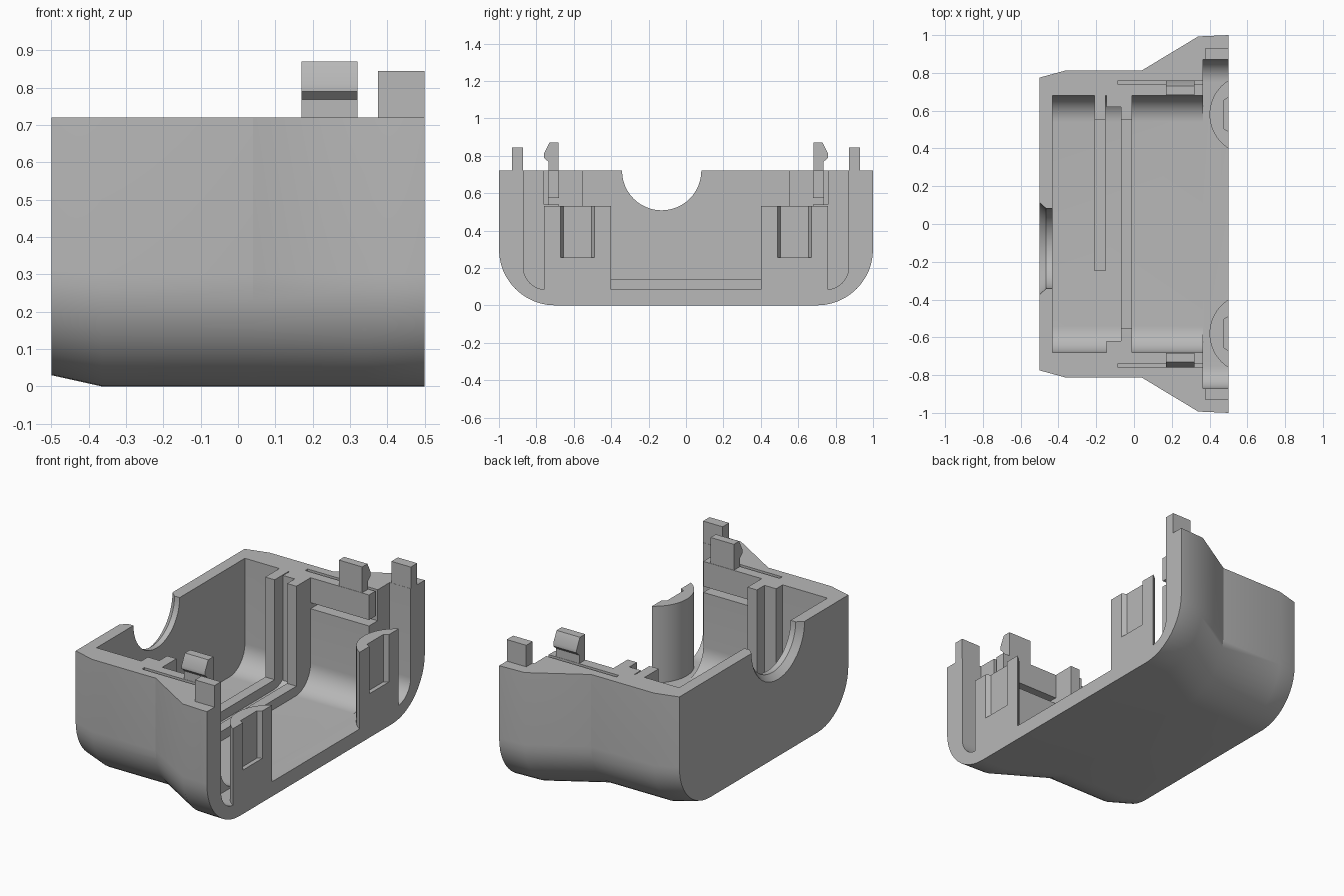
import bpy, bmesh
from math import sin, cos, pi, asin

cube = bpy.data.objects.get("Cube")
if cube:
    bpy.data.objects.remove(cube, do_unlink=True)

grey = bpy.data.materials.new("light_grey")
grey.use_nodes = True
COLOUR = (0.48, 0.48, 0.48, 1)
grey.diffuse_color = COLOUR
grey.node_tree.nodes["Principled BSDF"].inputs["Base Color"].default_value = COLOUR

TOP = 0.72
FLOOR = 0.085


def loft(name, rings):
    """Skin a list of equal-length closed rings and cap both ends."""
    bm = bmesh.new()
    loops = [[bm.verts.new(p) for p in ring] for ring in rings]
    n = len(loops[0])
    for a, b in zip(loops, loops[1:]):
        for i in range(n):
            j = (i + 1) % n
            bm.faces.new((a[i], a[j], b[j], b[i]))
    bm.faces.new(loops[0])
    bm.faces.new(loops[-1])
    bmesh.ops.recalc_face_normals(bm, faces=bm.faces)
    mesh = bpy.data.meshes.new(name)
    bm.to_mesh(mesh)
    bm.free()
    mesh.materials.append(grey)
    ob = bpy.data.objects.new(name, mesh)
    bpy.context.collection.objects.link(ob)
    return ob


def tub(x, w, r, z0, top):
    """Cross-section with rounded lower corners."""
    arc = [(w - r + r * cos(a), z0 + r - r * sin(a))
           for a in [i * pi / 24 for i in range(13)]]
    half = [(w, top)] + arc
    return [(x, y, z) for y, z in half] + [(x, -y, z) for y, z in reversed(half)]


def box(name, x, y, z):
    return loft(name, [[(x[0], y[0], h), (x[1], y[0], h), (x[1], y[1], h), (x[0], y[1], h)]
                       for h in z])


def span(side, a, b):
    return sorted((side * a, side * b))


def prism(name, plan, z0, z1):
    return loft(name, [[(x, y, z) for x, y in plan] for z in (z0, z1)])


def activate(ob):
    bpy.ops.object.select_all(action='DESELECT')
    ob.select_set(True)
    bpy.context.view_layer.objects.active = ob


def cut(ob, cutter):
    activate(ob)
    m = ob.modifiers.new("cut", 'BOOLEAN')
    m.operation = 'DIFFERENCE'
    m.solver = 'EXACT'
    m.object = cutter
    bpy.ops.object.modifier_apply(modifier=m.name)
    bpy.data.objects.remove(cutter, do_unlink=True)


# Outer shell, flared towards the open side
stations = [(-0.5, 0.775, 0.28, 0.03), (-0.365, 0.812, 0.3, 0), (0.04, 0.812, 0.3, 0),
            (0.34, 0.993, 0.3, 0), (0.5, 1.0, 0.3, 0)]
shell = loft("shell", [tub(*s, TOP) for s in stations])

# Main cavity and the wider open mouth
cut(shell, loft("cavity", [tub(x, 0.68, 0.14, FLOOR, 0.9) for x in (-0.432, 0.4)]))
cut(shell, loft("mouth", [tub(x, 0.87, 0.12, FLOOR, 0.9) for x in (0.365, 0.6)]))

# Round cable notch with an outer chamfer
notch = [(-0.53, 0.27), (-0.465, 0.212), (-0.4, 0.212)]
cut(shell, loft("notch", [[(x, -0.13 + r * cos(2 * pi * i / 48), TOP + r * sin(2 * pi * i / 48))
                           for i in range(48)] for x, r in notch]))

# Slots that free the snap arms
for s in (1, -1):
    cut(shell, box("slot", (-0.085, 0.38), span(s, 0.738, 0.76), (0.54, 0.8)))
    cut(shell, box("groove", (-0.01, 0.38), span(s, 0.66, 0.75), (0.54, 0.575)))

# Guide ribs forming the panel slot
box("front_rib_floor", (-0.07, -0.01), (-0.6, 0.6), (0.07, 0.14))
box("rear_rib_floor", (-0.21, -0.15), (-0.25, 0.6), (0.07, 0.14))
box("rear_rib_post", (-0.21, -0.15), (0.55, 0.685), (0.07, TOP))
for s, side in ((1, "left"), (-1, "right")):
    box(side + "_front_rib_post", (-0.07, -0.01), span(s, 0.55, 0.685), (0.07, TOP))
    box(side + "_slot_back", (-0.145, -0.07), span(s, 0.62, 0.685), (0.07, TOP))

    # Alignment tab
    box(side + "_tab", (0.375, 0.5), span(s, 0.871, 0.93), (0.7, 0.845))

    # Snap hook
    hook = [(0.682, 0.7), (0.682, 0.87), (0.73, 0.87), (0.76, 0.81), (0.76, 0.79),
            (0.736, 0.768), (0.736, 0.7)]
    loft(side + "_snap_hook", [[(x, s * y, z) for y, z in hook] for x in (0.17, 0.32)])

    # Curved pillar with a recessed window open at the top
    R, c = 0.212, 0.612
    a0 = asin(0.18 / R)
    arc = [(c - R * cos(a), s * (0.58 + R * sin(a)))
           for a in [a0 * (i / 10 - 1) for i in range(21)]]
    arc[0], arc[-1] = (0.5, s * 0.4), (0.5, s * 0.76)
    window = [(0.5, s * y) for y in (0.67,)] + [(0.475, s * y) for y in (0.655, 0.505)]
    window += [(0.5, s * 0.49)]
    prism(side + "_pillar_base", arc, 0.07, 0.255)
    prism(side + "_pillar", arc + window, 0.255, 0.53)

for ob in bpy.context.collection.objects:
    if ob.type == 'MESH' and grey.name in ob.data.materials:
        activate(ob)
        bpy.ops.object.shade_smooth_by_angle(angle=pi / 6)
